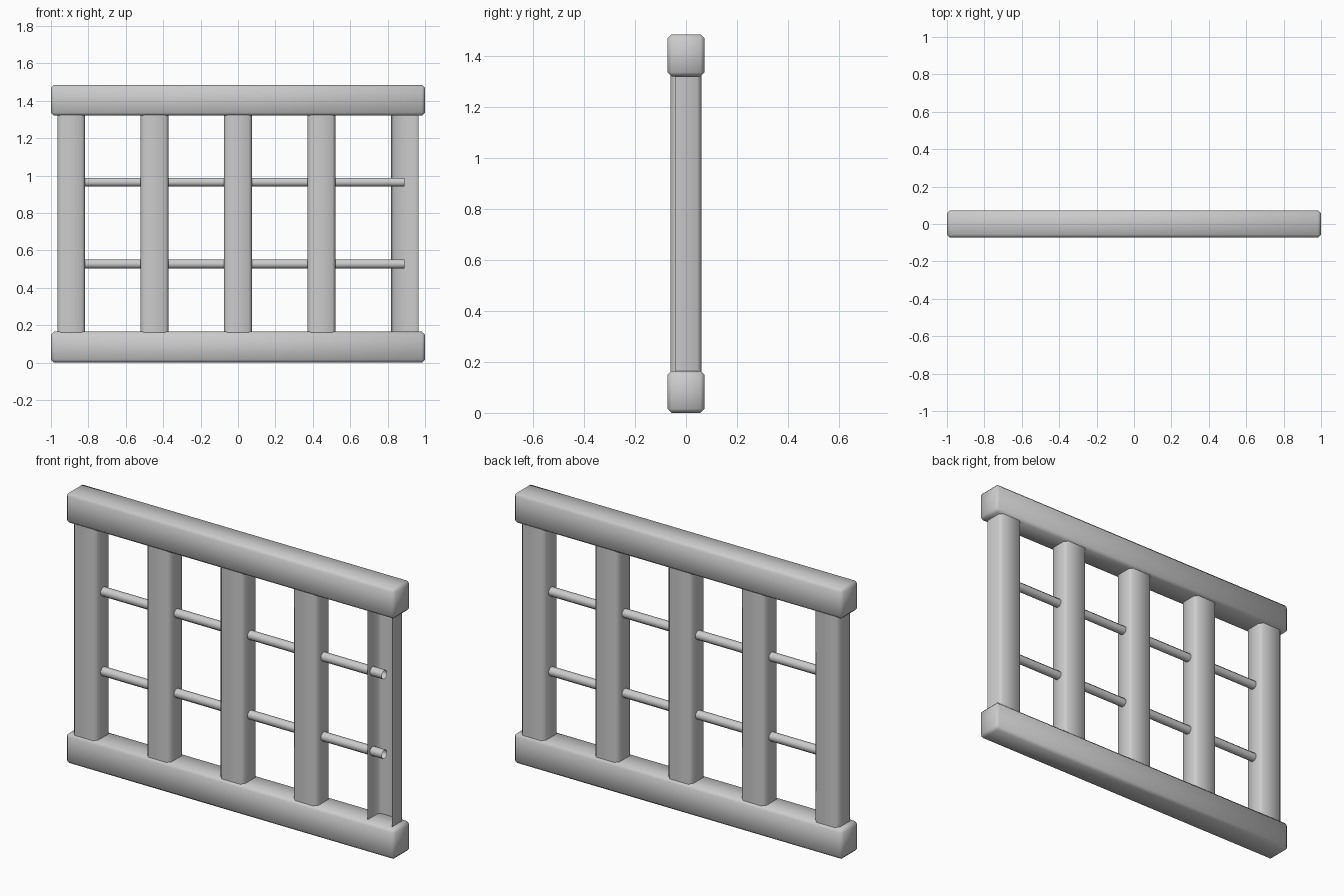
import bpy, bmesh, math
from mathutils import Matrix

cube = bpy.data.objects.get("Cube")
if cube:
    bpy.data.objects.remove(cube, do_unlink=True)

grey = bpy.data.materials.new("plain_grey")
grey.use_nodes = True
colour = (0.6, 0.6, 0.6, 1)
grey.diffuse_color = colour
grey.node_tree.nodes["Principled BSDF"].inputs["Base Color"].default_value = colour


def finish(name, bm, location):
    mesh = bpy.data.meshes.new(name)
    for face in bm.faces:
        face.smooth = True
    bm.to_mesh(mesh)
    bm.free()
    mesh.materials.append(grey)
    obj = bpy.data.objects.new(name, mesh)
    obj.location = location
    bpy.context.collection.objects.link(obj)


def box(size):
    bm = bmesh.new()
    bmesh.ops.create_cube(bm, size=1, matrix=Matrix.Diagonal((*size, 1)))
    return bm


def chamfer(bm, edges, width):
    bmesh.ops.bevel(bm, geom=edges, offset=width, segments=1, affect='EDGES')
    bm.normal_update()


def rail(name, z):
    bm = box((2, 0.146, 0.165))
    chamfer(bm, bm.edges[:], 0.016)
    finish(name, bm, (0, 0, z))


def post(name, x, open_front=False):
    # Hollow upright with chamfered long edges; its ends sit inside the rails
    bm = box((0.148, 0.12, 1.2))
    upright = [e for e in bm.edges
               if abs(e.verts[0].co.z - e.verts[1].co.z) > 1]
    chamfer(bm, upright, 0.016)
    doomed = [f for f in bm.faces if abs(f.normal.z) > 0.9
              or (open_front and f.normal.y < -0.3)]
    bmesh.ops.delete(bm, geom=doomed, context='FACES')
    finish(name, bm, (x, 0, 0.7425))


def rod(name, z):
    # Open-ended tube running through all the posts
    bm = bmesh.new()
    turn = Matrix.Rotation(math.pi / 2, 4, 'Y') @ Matrix.Rotation(math.pi / 8, 4, 'Z')
    bmesh.ops.create_cone(bm, cap_ends=False, segments=8, radius1=0.025,
                          radius2=0.025, depth=1.78, matrix=turn)
    finish(name, bm, (0, 0, z))


# Horizontal rails
rail("bottom_rail", 0.0825)
rail("top_rail", 1.4025)

# Posts, the last one open at the front
for i in range(5):
    post(f"post_{i + 1}", (i - 2) * 0.446, open_front=(i == 4))

# Thin cross rods
rod("lower_rod", 0.527)
rod("upper_rod", 0.965)
